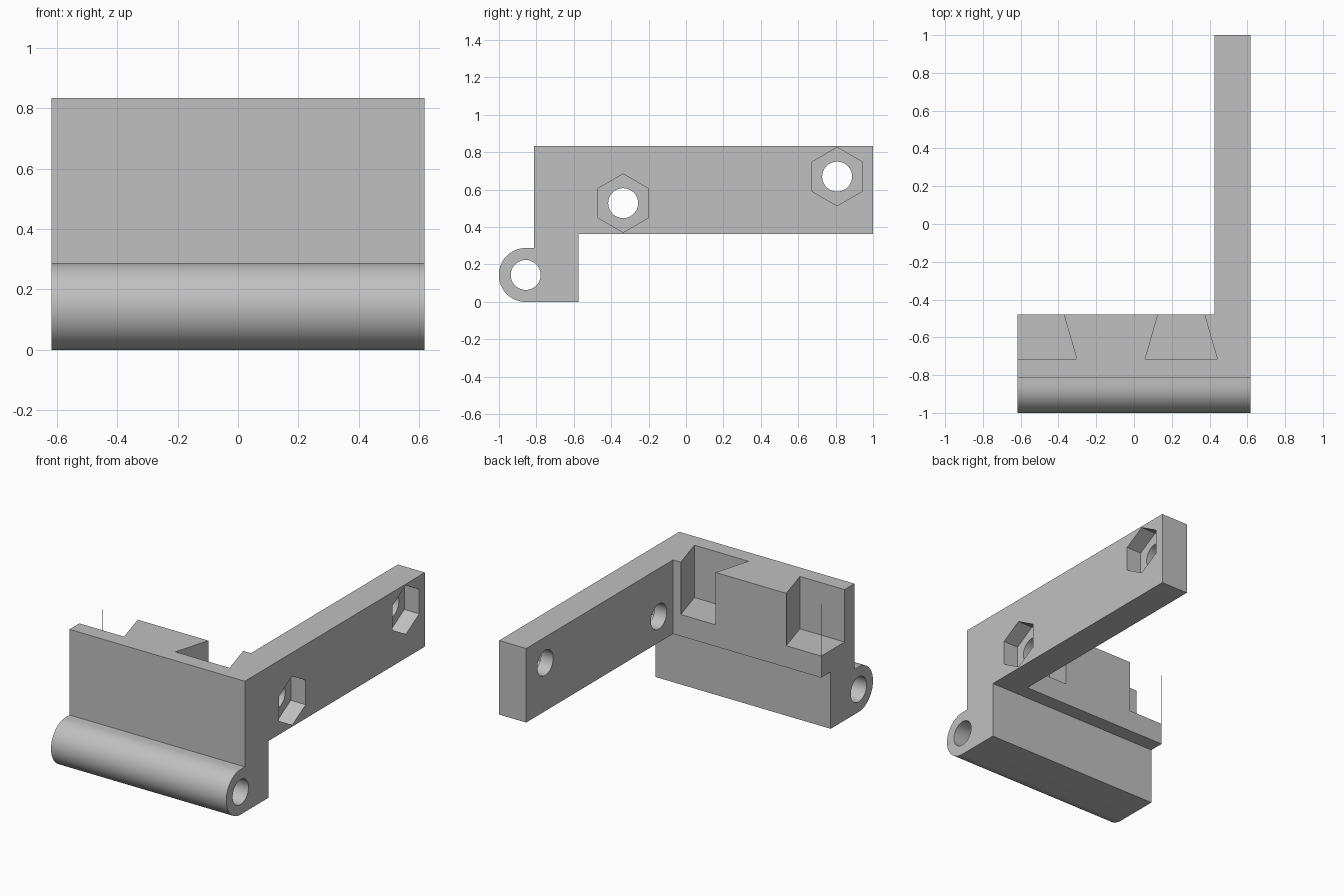
import bpy
import bmesh
from math import cos, sin, pi, radians
from mathutils import Vector

cube = bpy.data.objects.get("Cube")
if cube:
    bpy.data.objects.remove(cube, do_unlink=True)

HALF = 0.618           # half width across x
TOP, UNDER = 0.834, 0.362
BARREL = (-0.857, 0.144)
BARREL_R, BORE_R = 0.144, 0.08

grey = bpy.data.materials.new("plain grey")
grey.use_nodes = True
colour = (0.53, 0.53, 0.53, 1)
grey.diffuse_color = colour
grey.node_tree.nodes["Principled BSDF"].inputs["Base Color"].default_value = colour


def prism(name, points, offset):
    """Extrude a closed outline of 3D points along an offset."""
    bm = bmesh.new()
    face = bm.faces.new([bm.verts.new(p) for p in points])
    moved = bmesh.ops.extrude_face_region(bm, geom=[face])["geom"]
    bmesh.ops.translate(bm, vec=Vector(offset),
                        verts=[v for v in moved if isinstance(v, bmesh.types.BMVert)])
    bmesh.ops.recalc_face_normals(bm, faces=bm.faces)
    mesh = bpy.data.meshes.new(name)
    bm.to_mesh(mesh)
    bm.free()
    mesh.materials.append(grey)
    obj = bpy.data.objects.new(name, mesh)
    bpy.context.collection.objects.link(obj)
    return obj


def along_x(name, outline, x0, x1):
    return prism(name, [(x0, y, z) for y, z in outline], (x1 - x0, 0, 0))


def ring(centre, radius, sides):
    """Regular polygon in the y-z plane with a corner at the top."""
    return [(centre[0] + radius * sin(2 * pi * i / sides),
             centre[1] + radius * cos(2 * pi * i / sides)) for i in range(sides)]


def combine(target, tool, operation):
    mod = target.modifiers.new(operation, 'BOOLEAN')
    mod.operation = operation
    mod.solver = 'EXACT'
    mod.object = tool
    bpy.context.view_layer.objects.active = target
    bpy.ops.object.modifier_apply(modifier=mod.name)
    bpy.data.objects.remove(tool, do_unlink=True)


# Hinge block: side profile with the rounded barrel at the lower front
steps = 32
arc = [(BARREL[0] - BARREL_R * sin(pi * i / steps),
        BARREL[1] - BARREL_R * cos(pi * i / steps)) for i in range(steps + 1)]
profile = arc + [(-0.814, 2 * BARREL_R), (-0.814, TOP), (-0.48, TOP),
                 (-0.48, UNDER), (-0.575, UNDER), (-0.575, 0)]
bracket = along_x("hinge_bracket", profile, -HALF, HALF)

# Long side arm
arm = along_x("arm", [(-0.6, UNDER), (1, UNDER), (1, TOP), (-0.6, TOP)], 0.427, HALF)
combine(bracket, arm, 'UNION')

# Hinge pin bore
combine(bracket, along_x("pin_bore", ring(BARREL, BORE_R, 48), -1, 1), 'DIFFERENCE')

# Dovetail slots open to the top and back
for centre in (-0.494, 0.25):
    outline = [(centre - 0.191, -0.715), (centre + 0.191, -0.715),
               (centre + 0.123, -0.48), (centre + 0.123, -0.46),
               (centre - 0.123, -0.46), (centre - 0.123, -0.48)]
    slot = prism("dovetail_slot", [(x, y, 0.5) for x, y in outline], (0, 0, 0.5))
    combine(bracket, slot, 'DIFFERENCE')

# Bolt holes with hexagonal nut pockets on the outer side of the arm
for centre in ((-0.336, 0.528), (0.808, 0.67)):
    combine(bracket, along_x("bolt_hole", ring(centre, BORE_R, 48), 0.3, 0.8), 'DIFFERENCE')
    combine(bracket, along_x("nut_pocket", ring(centre, 0.156, 6), HALF - 0.105, 0.8), 'DIFFERENCE')

bpy.ops.object.select_all(action='DESELECT')
bracket.select_set(True)
bpy.context.view_layer.objects.active = bracket
bpy.ops.object.shade_smooth_by_angle(angle=radians(30))
